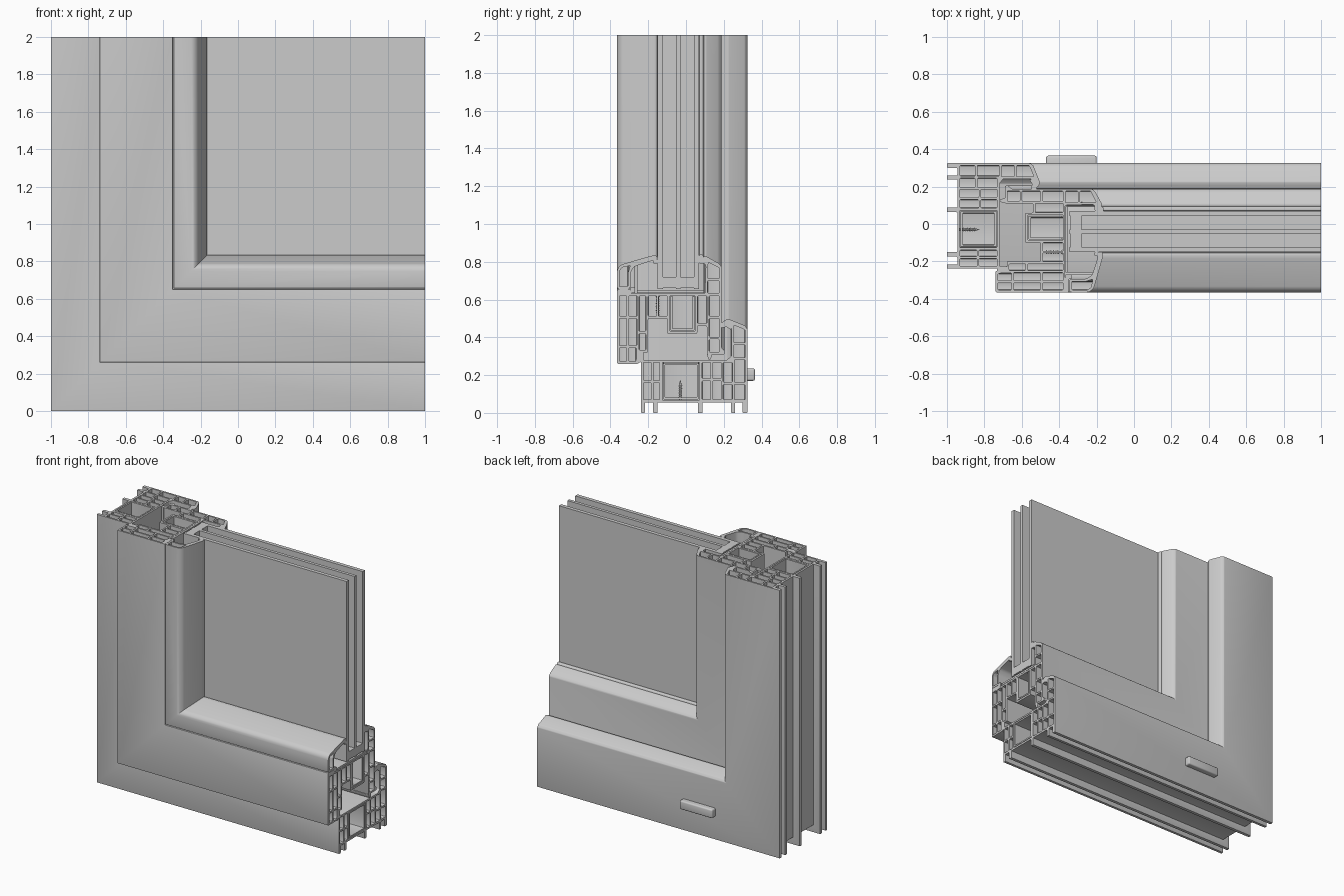
import bpy, bmesh, math
from mathutils import Vector, Matrix

if "Cube" in bpy.data.objects:
    bpy.data.objects.remove(bpy.data.objects["Cube"])


def finish(bm, name, angle=35):
    bmesh.ops.recalc_face_normals(bm, faces=bm.faces[:])
    me = bpy.data.meshes.new(name)
    bm.to_mesh(me)
    bm.free()
    ob = bpy.data.objects.new(name, me)
    bpy.context.collection.objects.link(ob)
    bpy.ops.object.select_all(action='DESELECT')
    ob.select_set(True)
    bpy.context.view_layer.objects.active = ob
    bpy.ops.object.shade_smooth_by_angle(angle=math.radians(angle))
    return ob


def rounded(pts, r):
    # soften every corner of a closed profile
    out = []
    for i, p in enumerate(pts):
        a, p, b = Vector(pts[i - 1]), Vector(p), Vector(pts[(i + 1) % len(pts)])
        s = p + (a - p).normalized() * min(r, .4 * (a - p).length)
        e = p + (b - p).normalized() * min(r, .4 * (b - p).length)
        out += [s, (s + 2 * p + e) / 4, e]
    return out


def rect(y0, u0, y1, u1):
    return [(y0, u0), (y1, u0), (y1, u1), (y0, u1)]


def sweep(name, outer, holes=(), r=.006):
    # run a (depth, distance from outer edge) section down the left leg,
    # round the mitre and along the bottom leg
    bm = bmesh.new()
    caps = ([], [])
    for loop in [rounded(outer, r) if r else outer] + [rounded(h, .004) for h in holes]:
        rows = [[bm.verts.new(c) for c in row] for row in (
            [(u - 1, y, 2) for y, u in loop],
            [(u - 1, y, u) for y, u in loop],
            [(1, y, u) for y, u in loop])]
        n = len(loop)
        for a, b in zip(rows, rows[1:]):
            for i in range(n):
                j = (i + 1) % n
                bm.faces.new((a[i], a[j], b[j], b[i]))
        for cap, row in zip(caps, (rows[0], rows[2])):
            cap += [bm.edges.get((row[i], row[(i + 1) % n])) for i in range(n)]
    for cap, nrm in zip(caps, ((0, 0, 1), (1, 0, 0))):
        bmesh.ops.triangle_fill(bm, edges=cap, use_beauty=True, normal=nrm)
    return finish(bm, name)


def box(name, lo, hi, bevel=0):
    bm = bmesh.new()
    lo, hi = Vector(lo), Vector(hi)
    bmesh.ops.create_cube(bm, size=1, matrix=Matrix.Translation((lo + hi) / 2)
                          @ Matrix.Diagonal((*(hi - lo), 1)))
    if bevel:
        es = [e for e in bm.edges if max(v.co.y for v in e.verts) > hi.y - 1e-4]
        bmesh.ops.bevel(bm, geom=es, offset=bevel, segments=3, affect='EDGES', profile=.5)
    return finish(bm, name)


def screw(name, y, head, tip, vertical):
    # head, threaded shank and pointed tip, pointing along the leg's depth
    bm = bmesh.new()
    s = 1 if tip > head else -1
    length = abs(tip - head)

    def cone(r1, r2, a, b):
        bmesh.ops.create_cone(bm, cap_ends=True, segments=12, radius1=r1, radius2=r2,
                              depth=b - a, matrix=Matrix.Translation((0, 0, (a + b) / 2)))
    cone(.018, .007, 0, .014)
    cone(.006, .006, .01, length - .02)
    cone(.006, .0005, length - .02, length)
    for i in range(8):
        a = .025 + i * (length - .045) / 8
        cone(.011, .006, a, a + .006)
    if s < 0:
        bm.transform(Matrix.Rotation(math.pi, 4, 'X'))
    if vertical:
        bm.transform(Matrix.Translation((0, y, head)))
    else:
        bm.transform(Matrix.Translation((head - 1, y, 1)) @ Matrix.Rotation(math.pi / 2, 4, 'Y'))
    finish(bm, name)


# outer frame: feet along the outer edge, flat rebate, raised inner lip
frame = []
for a, b in ((-.238, -.217), (-.175, -.15), (.063, .088), (.238, .26), (.3, .325)):
    frame += [(a, .055), (a, 0), (b, 0), (b, .055)]
frame = frame[1:-1] + [(.325, .445), (.312, .462), (.225, .497), (.2, .49), (.2, .468),
                       (.24, .45), (.24, .3), (.215, .28), (-.238, .28)]
sweep("outer_frame", frame, [
    rect(-.225, .07, -.185, .16), rect(-.225, .172, -.185, .267),
    rect(-.173, .07, -.14, .16), rect(-.173, .172, -.14, .267),
    rect(-.125, .068, .072, .268),
    rect(.086, .07, .13, .17), rect(.086, .182, .13, .267),
    rect(.142, .07, .185, .17), rect(.142, .182, .185, .267),
    rect(.197, .07, .245, .15), rect(.197, .162, .245, .267),
    rect(.257, .07, .312, .15), rect(.257, .162, .312, .28),
    rect(.253, .292, .312, .36), [(.253, .372), (.312, .372), (.312, .44), (.253, .465)],
], .004)
sweep("frame_reinforcement", rect(-.121, .072, .068, .264), [rect(-.111, .082, .058, .254)])

# opening sash
sash = [(-.365, .26), (-.25, .26), (-.25, .32), (-.2, .32), (-.2, .5), (-.1, .5), (-.1, .42),
        (.06, .42), (.06, .46), (.11, .46), (.11, .31), (.205, .31), (.205, .33), (.188, .345),
        (.188, .775), (.172, .793), (.105, .83), (.09, .825), (.09, .8), (.105, .78),
        (.1, .632), (-.29, .632), (-.29, .652), (-.365, .652)]
sweep("opening_sash", sash, [
    rect(-.352, .273, -.315, .345), rect(-.303, .273, -.263, .345),
    rect(-.352, .357, -.315, .5), rect(-.303, .357, -.26, .5),
    rect(-.352, .512, -.315, .62), rect(-.303, .512, -.26, .62),
    rect(-.248, .333, -.213, .42), rect(-.248, .432, -.213, .62),
    rect(-.2, .512, -.155, .62), rect(-.145, .512, -.1, .62),
    rect(-.086, .433, .048, .62),
    rect(.062, .473, .11, .62),
    rect(.123, .323, .176, .39), rect(.123, .402, .176, .5), rect(.123, .512, .176, .62),
    rect(.115, .634, .176, .7), [(.116, .712), (.176, .712), (.176, .768), (.118, .797)],
])
# open channel of steel inside the sash
sweep("sash_reinforcement", [(-.082, .437), (.044, .437), (.044, .616), (.034, .616),
                             (.034, .447), (-.072, .447), (-.072, .616), (-.082, .616)], r=.003)

# glazing bead with its hollow front and arm reaching the glass
sweep("glazing_bead", [(-.365, .654), (-.365, .76), (-.345, .785), (-.175, .834), (-.152, .832),
                       (-.152, .808), (-.19, .803), (-.275, .775), (-.295, .74), (-.295, .654)],
      [[(-.352, .668), (-.352, .752), (-.338, .77), (-.295, .78), (-.308, .74), (-.308, .668)]], .012)
sweep("bead_clip", rect(-.295, .634, -.27, .665), r=.004)

# triple glazing, edge spacers and setting strip
panes = ((-.15, -.122), (-.053, -.03), (.042, .07))
for n, (a, b) in zip(("front", "middle", "back"), panes):
    box(n + "_glass_pane", (-.345, a, .655), (1, b, 2))
for n, p, q in zip(("front", "back"), panes, panes[1:]):
    sweep(n + "_glass_spacer", rect(p[1], .66, q[0], .72), r=0)
sweep("setting_strip", rect(-.26, .634, .095, .648), r=.003)

# rubber seals
for n, pts in {
    "glass_seal_back": [(.07, .79), (.1, .79), (.1, .815), (.088, .838), (.07, .838)],
    "glass_seal_front": rect(-.172, .79, -.15, .812),
    "frame_lip_seal": [(.188, .45), (.215, .455), (.238, .44), (.238, .465), (.205, .485), (.188, .48)],
    "sash_lip_seal": [(-.27, .268), (-.238, .268), (-.225, .282), (-.225, .32), (-.25, .32)],
    "sash_inner_seal": [(.11, .31), (.14, .31), (.13, .282), (.12, .282)],
}.items():
    sweep(n, pts, r=.004)

# fixing screws in both legs
for n, vertical in (("bottom", True), ("side", False)):
    screw(n + "_frame_screw", -.03, .055, .175, vertical)
    screw(n + "_sash_screw", -.15, .625, .505, vertical)

# drain cover on the frame's back face
box("drain_cover", (-.47, .32, .17), (-.2, .365, .235), .01)
